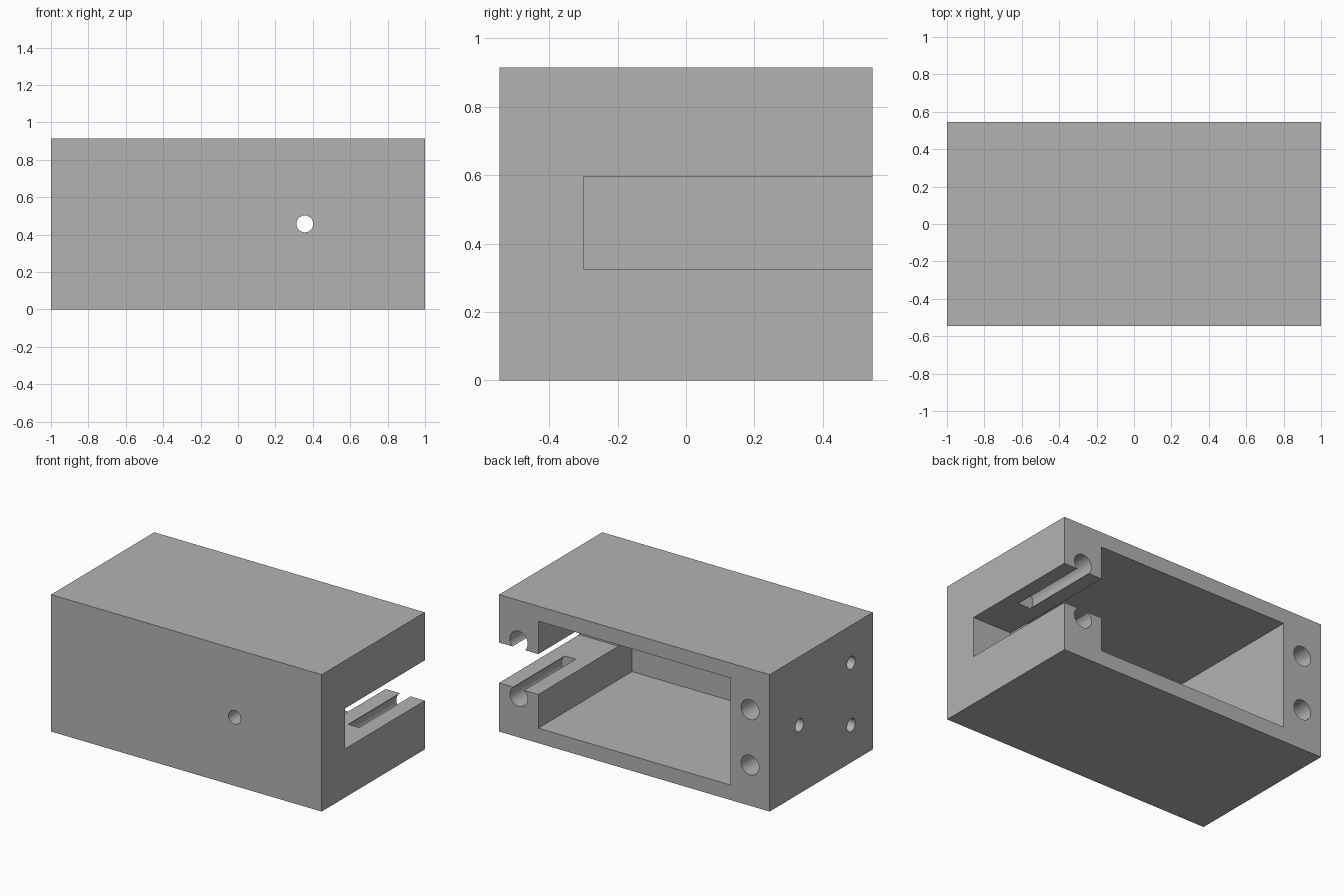
import bpy
from math import pi, radians
from mathutils import Vector

if "Cube" in bpy.data.objects:
    bpy.data.objects.remove(bpy.data.objects["Cube"])

W, D, H = 1.0, 0.545, 0.915      # half width, half depth, height
MID = H / 2
WALL = 0.10                      # thin wall thickness
OVER = 0.05                      # how far cutters reach past the outside


def box(name, low, high):
    low, high = Vector(low), Vector(high)
    bpy.ops.mesh.primitive_cube_add(size=1, location=(low + high) / 2)
    ob = bpy.context.object
    ob.name = name
    ob.scale = high - low
    bpy.ops.object.transform_apply(location=True, rotation=True, scale=True)
    return ob


def rod(name, start, end, radius):
    start, end = Vector(start), Vector(end)
    axis = end - start
    bpy.ops.mesh.primitive_cylinder_add(vertices=48, radius=radius, depth=axis.length,
                                        location=(start + end) / 2)
    ob = bpy.context.object
    ob.name = name
    ob.rotation_euler = (pi / 2, 0, 0) if abs(axis.y) > 0 else (0, pi / 2, 0)
    bpy.ops.object.transform_apply(location=True, rotation=True, scale=True)
    return ob


# Outer block
housing = box("housing", (-W, -D, 0), (W, D, H))

# Main cavity, open at the back
cutters = [box("cavity_cutter", (-0.71, WALL - D, WALL), (0.71, D + OVER, H - WALL))]

# Slot through the left side wall, open at the back
cutters.append(box("side_slot_cutter", (0.6, -0.30, 0.325), (W + OVER, D + OVER, 0.595)))

# Four screw holes in the back; the left pair breaks into the slot
for x in (-0.855, 0.855):
    for dz in (-0.185, 0.185):
        cutters.append(rod("screw_hole_cutter", (x, 0, MID + dz),
                           (x, D + OVER, MID + dz), 0.066))

# Cable hole through the front wall
cutters.append(rod("front_hole_cutter", (0.357, -D - OVER, MID),
                   (0.357, -0.3, MID), 0.045))

# Three blind mounting holes in the right side
for y, dz in ((0.23, 0), (-0.315, -0.208), (-0.315, 0.208)):
    cutters.append(rod("mount_hole_cutter", (-W - OVER, y, MID + dz),
                       (-0.8, y, MID + dz), 0.043))

# Cut everything out of the block
bpy.ops.object.select_all(action='DESELECT')
housing.select_set(True)
bpy.context.view_layer.objects.active = housing
for cutter in cutters:
    cutter.hide_render = True
    mod = housing.modifiers.new(cutter.name, 'BOOLEAN')
    mod.operation = 'DIFFERENCE'
    mod.solver = 'EXACT'
    mod.object = cutter
    bpy.ops.object.modifier_apply(modifier=mod.name)
for cutter in cutters:
    bpy.data.objects.remove(cutter)

bpy.ops.object.shade_smooth_by_angle(angle=radians(30))

# Plain grey
grey = bpy.data.materials.new("plain_grey")
grey.use_nodes = True
colour = (0.45, 0.45, 0.45, 1)
grey.diffuse_color = colour
grey.node_tree.nodes["Principled BSDF"].inputs["Base Color"].default_value = colour
housing.data.materials.clear()
housing.data.materials.append(grey)
